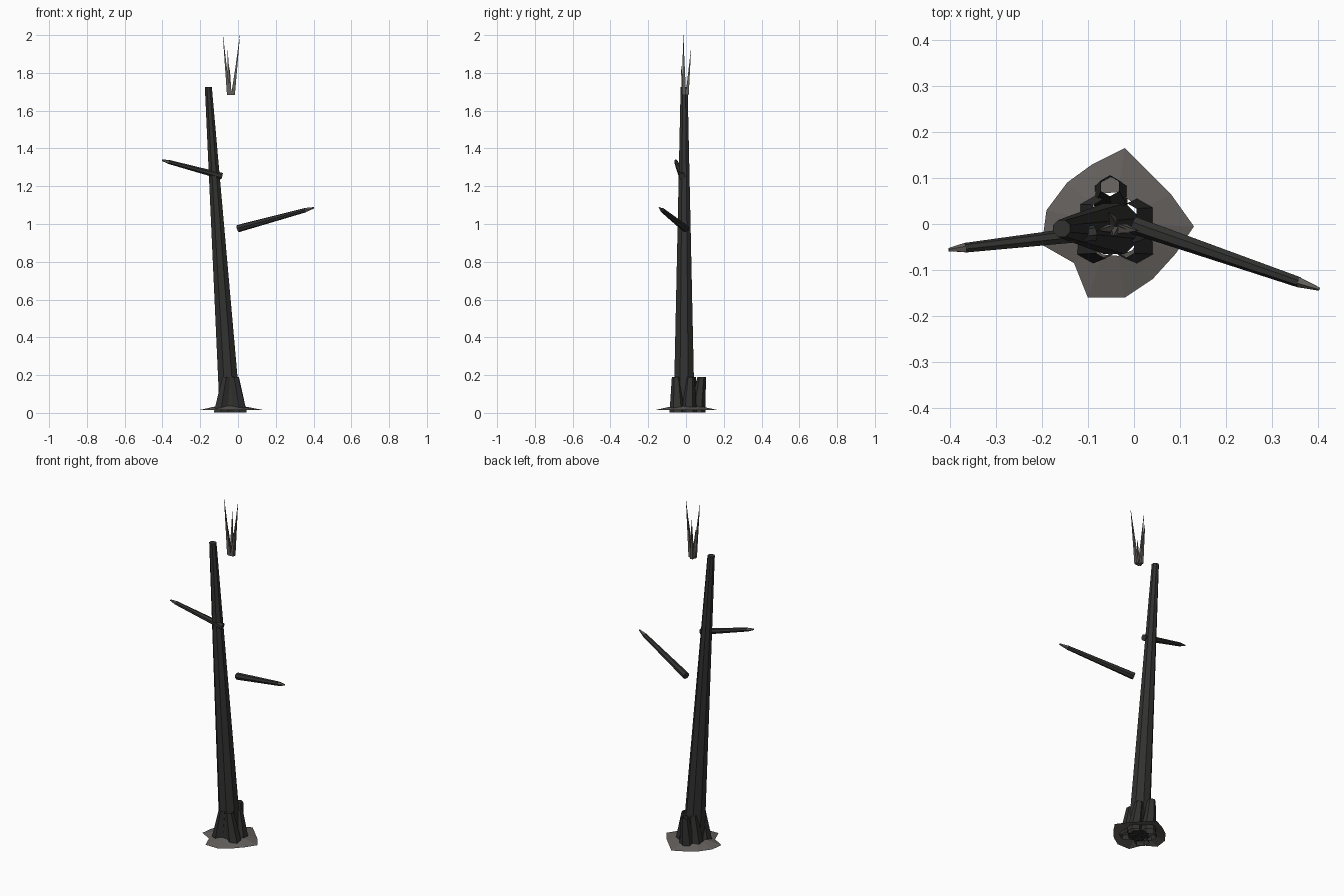
import bpy, bmesh, math
from mathutils import Vector

cube = bpy.data.objects.get("Cube")
if cube:
    bpy.data.objects.remove(cube, do_unlink=True)


def material(name, color):
    m = bpy.data.materials.new(name)
    m.use_nodes = True
    m.diffuse_color = (*color, 1)
    b = m.node_tree.nodes["Principled BSDF"]
    b.inputs["Base Color"].default_value = (*color, 1)
    b.inputs["Roughness"].default_value = 0.9
    return m


BARK = material("charred bark", (0.031, 0.031, 0.030))
WOOD = material("splintered wood", (0.125, 0.115, 0.104))
ASH = material("ashy soil", (0.125, 0.115, 0.107))


def finish(name, bm, *mats):
    me = bpy.data.meshes.new(name)
    bm.to_mesh(me)
    bm.free()
    for m in mats:
        me.materials.append(m)
    ob = bpy.data.objects.new(name, me)
    bpy.context.collection.objects.link(ob)
    return ob


def tapered(name, start, end, r1, r2, sides, mat, caps=True, flat=False):
    """Straight tapered prism; flat keeps its rings level."""
    start, end = Vector(start), Vector(end)
    axis = Vector((0, 0, 1)) if flat else (end - start).normalized()
    rot = axis.to_track_quat('Z', 'Y')
    bm = bmesh.new()
    rings = []
    for p, r in ((start, r1), (end, r2)):
        ring = []
        for i in range(sides):
            a = math.tau * (i + 0.5) / sides
            ring.append(bm.verts.new(p + rot @ Vector((r * math.cos(a), r * math.sin(a), 0))))
        rings.append(ring)
    low, high = rings
    for i in range(sides):
        j = (i + 1) % sides
        bm.faces.new((low[i], low[j], high[j], high[i]))
    if caps:
        bm.faces.new(low[::-1])
        bm.faces.new(high)
    return finish(name, bm, mat)


# Leaning trunk
tapered("trunk", (-0.042, -0.01, 0.01), (-0.157, -0.01, 1.725), 0.06, 0.02, 8, BARK, flat=True)

# Hollow root flares around the base: foot and top positions
roots = {
    "root_back": ((-0.05, 0.06), (-0.052, 0.083)),
    "root_back_right": ((-0.085, 0.022), (-0.068, 0.03)),
    "root_front_right": ((-0.092, -0.045), (-0.062, -0.052)),
    "root_front_left": ((0.01, -0.045), (-0.02, -0.052)),
    "root_back_left": ((0.01, 0.015), (-0.015, 0.022)),
}
for name, (foot, top) in roots.items():
    tapered(name, (*foot, 0.003), (*top, 0.19), 0.042, 0.023, 6, BARK, caps=False, flat=True)


# Broken branches with pale pointed ends
def branch(name, start, end, r1, r2):
    start, end = Vector(start), Vector(end)
    neck = start.lerp(end, 0.89)
    tapered(name, start, neck, r1, r2, 7, BARK)
    tapered(name + "_tip", neck, end, r2, 0.004, 5, WOOD)


branch("branch_left", (0.0, -0.002, 0.976), (0.402, -0.141, 1.086), 0.02, 0.012)
branch("branch_right", (-0.085, -0.02, 1.253), (-0.402, -0.056, 1.338), 0.018, 0.011)

# Loose cluster of thin splinters above the trunk
splinters = [
    ((-0.05, -0.01), (-0.08, -0.014, 2.0)),
    ((-0.025, -0.008), (0.01, -0.015, 2.0)),
    ((-0.045, 0.006), (-0.055, 0.026, 1.92)),
    ((-0.042, -0.014), (-0.045, -0.026, 1.84)),
    ((-0.028, -0.012), (-0.002, -0.018, 1.9)),
]
for i, (base, tip) in enumerate(splinters):
    tapered(f"splinter_{i + 1}", (*base, 1.683), tip, 0.012, 0.0008, 4, WOOD, flat=True)

# Ragged soil mound with an open middle
outline = [(-0.02, 0.165), (-0.09, 0.13), (-0.145, 0.09), (-0.19, 0.03),
           (-0.2, -0.045), (-0.13, -0.085), (-0.10, -0.16), (-0.02, -0.16),
           (0.04, -0.12), (0.09, -0.065), (0.13, -0.005), (0.08, 0.065)]
bm = bmesh.new()
center = Vector((-0.045, 0.0))
outer, inner = [], []
for x, y in outline:
    d = (Vector((x, y)) - center).normalized()
    c = center + d * 0.07
    outer.append(bm.verts.new((x, y, 0.016)))
    inner.append(bm.verts.new((c.x, c.y, 0.036)))
n = len(outline)
for i in range(n):
    j = (i + 1) % n
    bm.faces.new((outer[i], outer[j], inner[j], inner[i]))
finish("soil_mound", bm, ASH)
